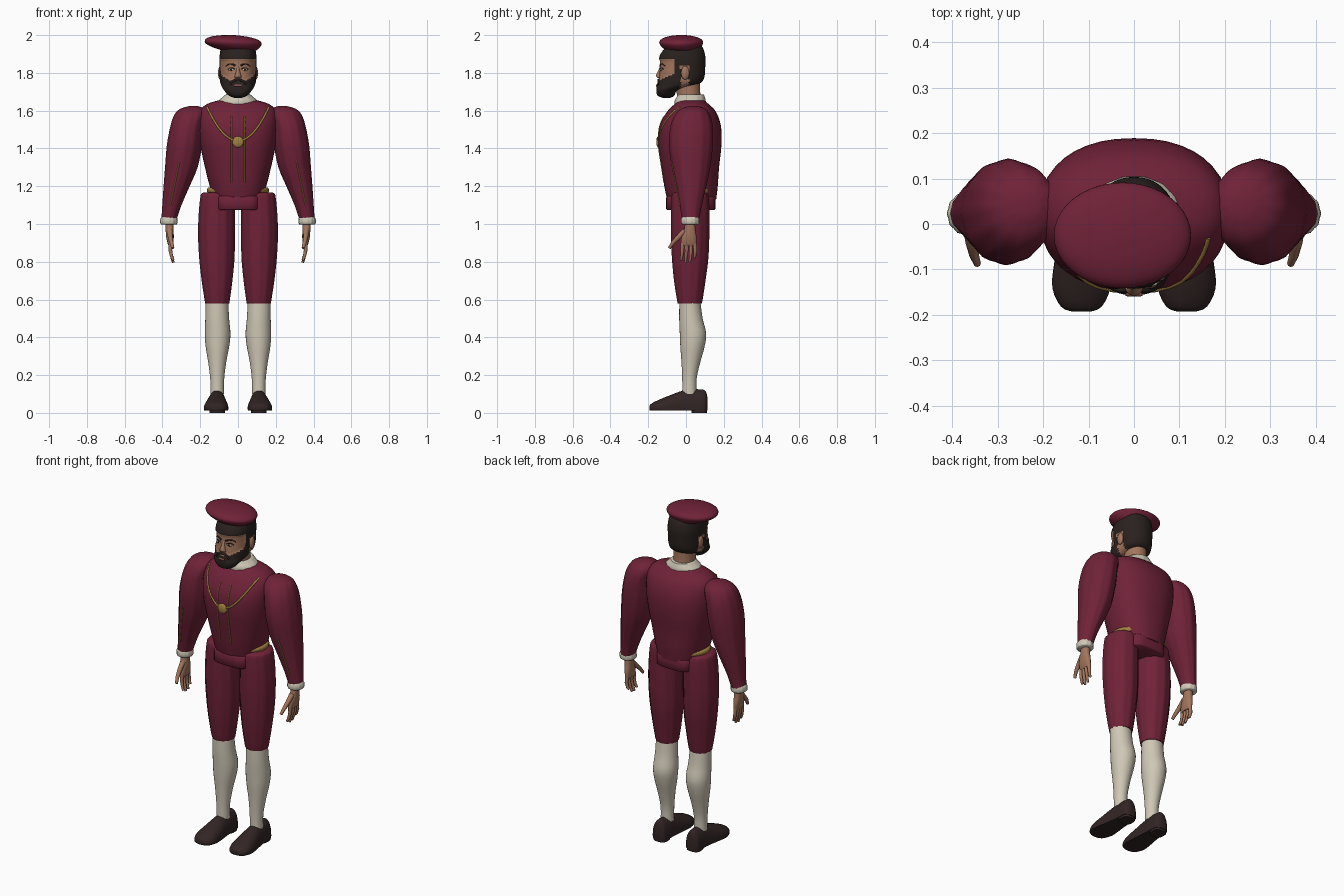
import bpy, bmesh, math
from mathutils import Vector
from mathutils.bvhtree import BVHTree

cube = bpy.data.objects.get("Cube")
if cube:
    bpy.data.objects.remove(cube, do_unlink=True)


def material(name, rgb):
    m = bpy.data.materials.new(name)
    m.use_nodes = True
    m.diffuse_color = (*rgb, 1)
    bsdf = m.node_tree.nodes["Principled BSDF"]
    bsdf.inputs["Base Color"].default_value = (*rgb, 1)
    bsdf.inputs["Roughness"].default_value = 0.8
    return m


BURGUNDY = material("burgundy cloth", (0.16, 0.016, 0.04))
CREAM = material("cream linen", (0.63, 0.58, 0.47))
SKIN = material("skin", (0.37, 0.18, 0.11))
LIP = material("lip", (0.26, 0.09, 0.07))
HAIR = material("dark hair", (0.022, 0.015, 0.013))
LEATHER = material("dark leather", (0.032, 0.018, 0.018))
GOLD = material("gold trim", (0.36, 0.22, 0.05))


def finish(name, bm, mat, angle=50):
    bmesh.ops.recalc_face_normals(bm, faces=bm.faces)
    me = bpy.data.meshes.new(name)
    bm.to_mesh(me)
    bm.free()
    me.materials.append(mat)
    me.shade_smooth()
    me.set_sharp_from_angle(angle=math.radians(angle))
    ob = bpy.data.objects.new(name, me)
    bpy.context.collection.objects.link(ob)
    return ob


def spline(keys, steps):
    """Catmull-Rom interpolation of section rows."""
    out = []
    for i in range(len(keys) - 1):
        a, b = keys[max(i - 1, 0)], keys[i]
        c, d = keys[i + 1], keys[min(i + 2, len(keys) - 1)]
        for k in range(steps):
            t = k / steps
            out.append([q + t / 2 * (r - p + t * (2*p - 5*q + 4*r - s + t * (3*(q - r) + s - p)))
                        for p, q, r, s in zip(a, b, c, d)])
    return out + [list(keys[-1])]


def loft(name, keys, mat, n=28, power=2.0, steps=3, pleats=0, depth=0.0, axis="z", floor=-1, side=1):
    """Skin rows of (position, centre a, centre b, radius a, radius b) along an axis."""
    bm = bmesh.new()
    rings = []
    for t, ca, cb, ra, rb in spline(keys, steps):
        ring = []
        for i in range(n):
            th = math.tau * i / n
            c, s = math.cos(th), math.sin(th)
            k = 1 + depth * math.cos(pleats * th)
            a = ca + k * ra * math.copysign(abs(c) ** (2 / power), c)
            b = cb + k * rb * math.copysign(abs(s) ** (2 / power), s)
            co = (side * a, b, t) if axis == "z" else (side * a, t, max(b, floor))
            ring.append(bm.verts.new(co))
        rings.append(ring)
    for lo, hi in zip(rings, rings[1:]):
        for i in range(n):
            bm.faces.new((lo[i], lo[(i + 1) % n], hi[(i + 1) % n], hi[i]))
    bm.faces.new(rings[0])
    bm.faces.new(rings[-1])
    return finish(name, bm, mat)


def span(rows):
    """Rows of (z, front y, back y, half width) to loft rows centred on x."""
    return [(z, 0, (f + b) / 2, w, (b - f) / 2) for z, f, b, w in rows]


def tube(name, pts, mat, radius, taper=1.0):
    cu = bpy.data.curves.new(name, "CURVE")
    cu.dimensions = "3D"
    cu.bevel_depth = radius
    cu.bevel_resolution = 2
    cu.use_fill_caps = True
    sp = cu.splines.new("POLY")
    sp.points.add(len(pts) - 1)
    for i, p in enumerate(pts):
        sp.points[i].co = (*p, 1)
        sp.points[i].radius = 1 + (taper - 1) * i / (len(pts) - 1)
    sp.use_smooth = True
    cu.materials.append(mat)
    ob = bpy.data.objects.new(name, cu)
    bpy.context.collection.objects.link(ob)
    return ob


def ball(name, co, size, mat):
    bm = bmesh.new()
    bmesh.ops.create_uvsphere(bm, u_segments=16, v_segments=10, radius=1)
    bmesh.ops.scale(bm, vec=size, verts=bm.verts)
    bmesh.ops.translate(bm, vec=co, verts=bm.verts)
    return finish(name, bm, mat)


def front_of(ob):
    """Function that drops a point (x, z) onto the front of an object."""
    tree = BVHTree.FromPolygons([v.co for v in ob.data.vertices],
                                [p.vertices[:] for p in ob.data.polygons])

    def drop(x, z):
        hit = tree.ray_cast(Vector((x, -1, z)), Vector((0, 1, 0)))[0]
        return (x, hit.y if hit else -0.05, z)
    return drop


def line(x0, z0, x1, z1, n=12):
    return [(x0 + (x1 - x0) * i / n, z0 + (z1 - z0) * i / n) for i in range(n + 1)]


# Doublet, skirt and belt
doublet = loft("doublet", span([
    (1.13, -.10, .16, .13), (1.2, -.115, .168, .15), (1.3, -.13, .175, .175),
    (1.42, -.147, .188, .2), (1.52, -.14, .185, .21), (1.595, -.10, .158, .203),
    (1.635, -.06, .12, .165), (1.655, -.035, .095, .1)]), BURGUNDY, n=40, power=2.3)
loft("doublet_skirt", span([(1.075, -.1, .15, .113), (1.08, -.105, .155, .117),
     (1.14, -.105, .155, .117), (1.147, -.1, .15, .112)]), BURGUNDY, power=4, steps=1)
loft("belt", span([(1.165, -.09, .15, .158), (1.172, -.095, .155, .164),
     (1.185, -.095, .155, .164), (1.192, -.09, .15, .158)]), GOLD, steps=1)

# Gold chain, medallion and front piping
chest = front_of(doublet)
arc = [.163 * (i / 14 - 1) for i in range(29)]
tube("chain", [chest(x, 1.44 + .178 * (x / .163) ** 2) for x in arc], GOLD, .0055)
ball("medallion", chest(0, 1.435), (.03, .01, .03), GOLD)
for s, label in ((1, "left"), (-1, "right")):
    tube(label + "_piping", [chest(*p) for p in line(s * .035, 1.57, s * .035, 1.22)], GOLD, .0035)

# Collar and neck
loft("collar", span([(1.635, -.06, .105, .105), (1.655, -.06, .105, .1),
     (1.672, -.05, .1, .08), (1.685, -.045, .095, .066)]), CREAM, steps=2, pleats=14, depth=.01, n=56)
loft("neck", span([(1.62, -.04, .085, .062), (1.7, -.05, .075, .06), (1.78, -.05, .075, .06)]), SKIN)

# Head with hair and beard coloured by region
head = loft("head", span([
    (1.668, -.12, -.08, .02), (1.68, -.146, -.06, .046), (1.71, -.152, -.04, .072),
    (1.74, -.148, .06, .087), (1.77, -.143, .09, .092), (1.83, -.138, .097, .093),
    (1.89, -.135, .097, .093), (1.94, -.1, .08, .08), (1.965, -.06, .04, .04)]),
    SKIN, n=64, power=2.2, steps=7)


def is_hair(p):
    beard = p.y < -.03 and p.z < 1.752 + 5 * p.x ** 2
    sideburn = -.06 < p.y < -.028 and p.z < 1.9
    crown = p.z > 1.872 or (p.z > 1.835 and p.y > -.055)
    return beard or sideburn or crown or (p.y > .015 and p.z > 1.73)


head.data.materials.append(HAIR)
for f in head.data.polygons:
    f.material_index = int(is_hair(f.center))
for v in head.data.vertices:
    if is_hair(v.co):
        v.co.x *= 1.05
        v.co.y = -.025 + (v.co.y + .025) * 1.04

# Face
face = front_of(head)
loft("nose", [(1.772, 0, -.138, .012, .008), (1.778, 0, -.14, .02, .016), (1.79, 0, -.142, .015, .016),
     (1.815, 0, -.136, .009, .01), (1.838, 0, -.132, .006, .005)], SKIN, n=12)
tube("lower_lip", [face(x, 1.733) for x in (-.018, -.009, 0, .009, .018)], LIP, .006)
for s, label in ((1, "left"), (-1, "right")):
    ball(label + "_eye", face(s * .036, 1.818), (.016, .005, .007), CREAM)
    ball(label + "_pupil", face(s * .036, 1.818), (.007, .008, .007), HAIR)
    tube(label + "_eyelid", [face(s * x, z) for x, z in
         ((.018, 1.82), (.03, 1.827), (.044, 1.827), (.055, 1.819))], HAIR, .0025)
    tube(label + "_eyebrow", [face(s * x, z) for x, z in
         ((.014, 1.838), (.03, 1.847), (.048, 1.847), (.064, 1.836))], HAIR, .005, .5)
    tube(label + "_moustache", [face(s * x, z) for x, z in
         ((0, 1.762), (.015, 1.762), (.03, 1.754), (.042, 1.738))], HAIR, .008, .6)
    ball(label + "_ear", (s * .094, -.004, 1.8), (.012, .022, .036), SKIN)

# Beret, slightly tipped to one side
beret = loft("beret", [
    (1.915, 0, -.01, .08, .085), (1.93, -.015, -.02, .118, .1), (1.948, -.025, -.025, .145, .112),
    (1.966, -.025, -.025, .15, .116), (1.983, -.025, -.025, .128, .098),
    (1.995, -.025, -.025, .075, .058), (2.0, -.025, -.025, .015, .012)], BURGUNDY, n=40)
for v in beret.data.vertices:
    v.co.z -= .05 * (v.co.x + .025)

for s, label in ((1, "left"), (-1, "right")):
    # Sleeve with piping, and cuff
    sleeve = loft(label + "_sleeve", [
        (1.025, .365, .025, .04, .045), (1.1, .35, .025, .05, .058), (1.2, .325, .027, .068, .08),
        (1.3, .3, .027, .085, .1), (1.42, .283, .026, .092, .115), (1.52, .268, .03, .088, .11),
        (1.58, .25, .035, .085, .09), (1.61, .243, .038, .062, .062), (1.624, .235, .04, .025, .025)],
        BURGUNDY, n=48, pleats=12, depth=.015, side=s)
    arm = front_of(sleeve)
    tube(label + "_sleeve_piping", [arm(*p) for p in line(s * .31, 1.33, s * .358, 1.1)], GOLD, .0035)
    loft(label + "_cuff", [(.998, .366, .023, .04, .042), (1.005, .366, .023, .045, .047),
         (1.028, .366, .023, .044, .047), (1.04, .364, .024, .038, .042)],
         CREAM, n=48, steps=2, pleats=12, depth=.025, side=s)

    # Hand
    loft(label + "_palm", [(1.02, .363, .022, .02, .026), (.97, .362, .02, .021, .03),
         (.93, .36, .016, .02, .04), (.895, .357, .014, .015, .042), (.883, .356, .014, .01, .038)],
         SKIN, n=20, power=2.4, side=s)
    for i, tip in enumerate((.808, .796, .8, .822)):
        y = -.018 + .021 * i
        tube(f"{label}_finger_{i + 1}", [(s * .357, y, .9), (s * .358, y * 1.1, .86),
             (s * .352, y * 1.1 - .003, .83), (s * .343, y * 1.1 - .006, tip)], SKIN, .0115, .6)
    tube(label + "_thumb", [(s * .361, -.005, .965), (s * .358, -.04, .93),
         (s * .352, -.07, .9), (s * .345, -.088, .872)], SKIN, .016, .5)

    # Breeches and stocking
    loft(label + "_breeches", [
        (.578, .11, .02, .062, .062), (.6, .11, .02, .066, .067), (.7, .111, .02, .08, .082),
        (.82, .112, .022, .092, .095), (.95, .114, .022, .096, .1), (1.06, .112, .022, .094, .1),
        (1.14, .108, .022, .09, .097), (1.162, .108, .022, .082, .088), (1.168, .108, .022, .06, .065)],
        BURGUNDY, n=48, pleats=12, depth=.018, side=s)
    loft(label + "_stocking", [
        (.1, .11, .018, .036, .038), (.18, .11, .018, .037, .038), (.27, .11, .026, .048, .05),
        (.35, .109, .034, .062, .064), (.42, .108, .037, .068, .07), (.5, .11, .026, .063, .062),
        (.6, .112, .02, .06, .055)], CREAM, side=s)

    # Shoe with heel
    loft(label + "_shoe", [
        (-.193, .116, .025, .02, .012), (-.182, .116, .025, .045, .025), (-.14, .116, .025, .064, .046),
        (-.08, .114, .025, .061, .07), (-.02, .112, .025, .052, .092), (.03, .11, .025, .047, .1),
        (.09, .11, .025, .043, .098), (.106, .11, .03, .034, .08), (.114, .11, .035, .018, .045)],
        LEATHER, axis="y", power=2.1, floor=.012, side=s)
    loft(label + "_heel", [(0, .11, .07, .04, .04), (.025, .11, .07, .042, .042)],
         LEATHER, power=3, steps=1, side=s)
